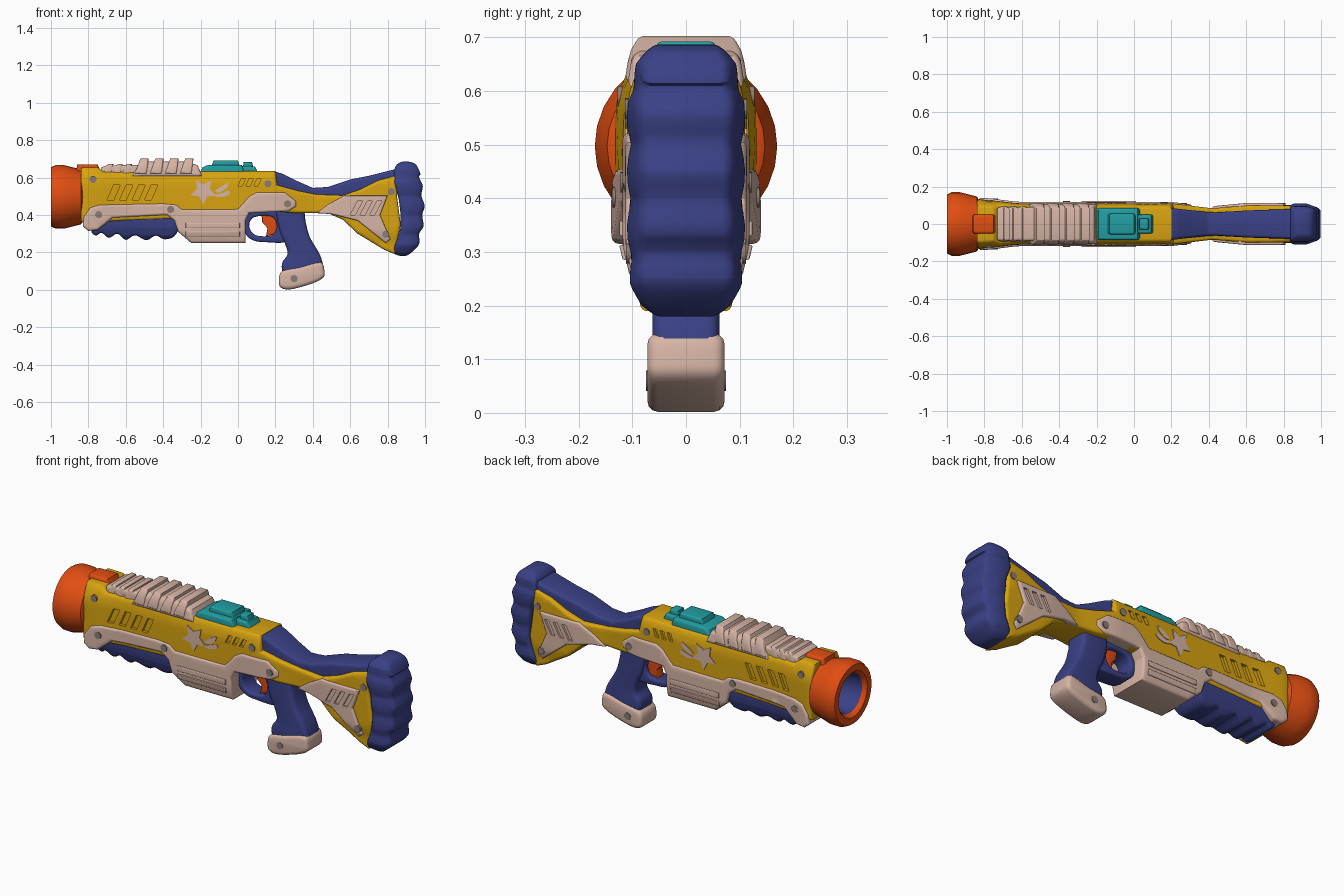
import bpy, bmesh, math
from mathutils import Vector, Matrix
from mathutils.geometry import interpolate_bezier

if "Cube" in bpy.data.objects:
    bpy.data.objects.remove(bpy.data.objects["Cube"])


def material(name, *rgb):
    m = bpy.data.materials.new(name)
    m.use_nodes = True
    m.diffuse_color = (*rgb, 1)
    m.node_tree.nodes["Principled BSDF"].inputs["Base Color"].default_value = (*rgb, 1)
    return m


yellow = material("yellow", .68, .37, .005)
blue = material("navy blue", .042, .052, .235)
cream = material("pale pink cream", .68, .46, .38)
orange = material("orange", .76, .075, .006)
teal = material("teal", .016, .34, .36)
grey = material("screw grey", .26, .2, .18)


def ramp(t, *stops):
    """Piecewise linear value along t."""
    if t <= stops[0][0]:
        return stops[0][1]
    for (a, u), (b, v) in zip(stops, stops[1:]):
        if t <= b:
            return u + (v - u) * (t - a) / (b - a)
    return stops[-1][1]


def curvy(pts, n=4):
    """Closed smooth curve through the points."""
    p = [Vector((x, z, 0)) for x, z in pts]
    out = []
    for i, b in enumerate(p):
        a, c, d = p[i - 1], p[(i + 1) % len(p)], p[(i + 2) % len(p)]
        run = interpolate_bezier(b, b + (c - a) / 6, c - (d - b) / 6, c, n + 1)
        out += [(v.x, v.y) for v in run[:-1]]
    return out


def finish(name, bm, *mats):
    mesh = bpy.data.meshes.new(name)
    bmesh.ops.recalc_face_normals(bm, faces=bm.faces)
    bm.to_mesh(mesh)
    bm.free()
    for m in mats:
        mesh.materials.append(m)
    ob = bpy.data.objects.new(name, mesh)
    bpy.context.collection.objects.link(ob)
    soften(ob)
    return ob


def soften(ob):
    bpy.ops.object.select_all(action='DESELECT')
    ob.select_set(True)
    bpy.context.view_layer.objects.active = ob
    bpy.ops.object.shade_smooth_by_angle(angle=math.radians(38))


def baked(ob):
    return bpy.data.meshes.new_from_object(
        ob.evaluated_get(bpy.context.evaluated_depsgraph_get()))


def plate(name, outlines, half, mat, bevel=.012, y0=0, shape=None):
    """Side outlines given thickness and rounded rims; y0 makes a mirrored pair."""
    cu = bpy.data.curves.new(name, 'CURVE')
    cu.dimensions, cu.fill_mode = '2D', 'BOTH'
    cu.extrude, cu.bevel_depth, cu.offset = half - bevel, bevel, -bevel
    cu.bevel_resolution = 2
    for pts in outlines:
        s = cu.splines.new('POLY')
        s.points.add(len(pts) - 1)
        for q, (x, z) in zip(s.points, pts):
            q.co = (x, z, 0, 1)
        s.use_cyclic_u = True
    tmp = bpy.data.objects.new("outline", cu)
    bpy.context.collection.objects.link(tmp)
    mesh = baked(tmp)
    bpy.data.objects.remove(tmp)
    bm = bmesh.new()
    bm.from_mesh(mesh)
    bpy.data.meshes.remove(mesh)
    bmesh.ops.transform(bm, matrix=Matrix.Rotation(math.pi / 2, 4, 'X'), verts=bm.verts)
    bmesh.ops.remove_doubles(bm, verts=bm.verts, dist=.00005)
    if y0:
        twin = bmesh.ops.duplicate(bm, geom=bm.verts[:] + bm.edges[:] + bm.faces[:])["geom"]
        twin = {v for v in twin if isinstance(v, bmesh.types.BMVert)}
        for v in bm.verts:
            v.co.y += y0 if v in twin else -y0
    if shape:
        for axis, step in ((0, .04), (2, .025)):
            vals = [v.co[axis] for v in bm.verts]
            for i in range(math.ceil(min(vals) / step), math.ceil(max(vals) / step)):
                co, no = Vector(), Vector()
                co[axis], no[axis] = i * step + .0007, 1
                bmesh.ops.bisect_plane(bm, geom=bm.verts[:] + bm.edges[:] + bm.faces[:],
                                       dist=.00001, plane_co=co, plane_no=no)
        for v in bm.verts:
            v.co.y *= shape(v.co.x, v.co.z)
    return finish(name, bm, mat)


def slots(count, x, z, step, width, height, lean):
    """Row of leaning vent outlines."""
    return [[(x + i * step + dx, z + dz) for dx, dz in
             ((0, 0), (width, 0), (width + lean, height), (lean, height))] for i in range(count)]


def carve(target, outlines, y0, half):
    cutter = plate("vent_cutter", outlines, half, target.data.materials[0], 0, y0, girth)
    cutter.hide_render = True
    mod = target.modifiers.new("vents", 'BOOLEAN')
    mod.operation, mod.solver, mod.object = 'DIFFERENCE', 'EXACT', cutter
    mesh = baked(target)
    target.modifiers.clear()
    target.data = mesh
    bpy.data.objects.remove(cutter)
    soften(target)


def girth(x, z):
    along = ramp(x, (-.84, 1.2), (-.77, 1.16), (-.62, 1), (.2, 1), (.42, .76), (.6, .9), (.86, .9))
    return along * ramp(z, (.25, .88), (.31, 1), (.57, 1), (.61, .93), (.655, .75))


# Body shell running into the stock
body = plate("body_shell", [[
    (-.84, .655), (-.75, .655), (-.72, .632), (.2, .635), (.21, .56), (.32, .53), (.42, .51),
    (.56, .505), (.66, .54), (.75, .585), (.86, .615), (.85, .5), (.87, .35), (.84, .19),
    (.78, .215), (.64, .3), (.56, .375), (.48, .41), (.3, .41), (.2, .42), (-.3, .38), (-.84, .36)]],
    .11, yellow, .015, shape=girth)
carve(body, slots(4, -.7, .48, .067, .035, .08, .035)
      + slots(3, 0, .555, .042, .022, .04, .018), .112, .018)

# Stock comb, rear pad and side panels
plate("stock_comb", [[
    (.19, .635), (.24, .62), (.32, .58), (.4, .545), (.48, .55), (.6, .59), (.7, .61), (.86, .65),
    (.86, .56), (.66, .5), (.42, .47), (.19, .5)]], .085, blue, .018,
    shape=lambda x, z: ramp(x, (.2, 1), (.42, .72), (.6, .85), (.86, .95)))
plate("rear_pad", [curvy([
    (.84, .655), (.88, .685), (.945, .675), (.975, .62), (.967, .605), (.988, .555), (.98, .505),
    (.998, .45), (.985, .4), (.992, .34), (.968, .3), (.97, .25), (.94, .21), (.89, .18),
    (.83, .2), (.85, .27), (.87, .35), (.86, .48), (.835, .57)])], .11, blue, .02,
    shape=lambda x, z: ramp(z, (.18, .6), (.2, .78), (.24, .95), (.32, 1), (.58, 1), (.65, .85), (.69, .58))
    * ramp(x, (.92, 1), (1, .74)) * (.93 + .07 * abs(math.sin((z - .08) * math.pi / .105))))
panel = plate("stock_panel", [[
    (.42, .41), (.48, .455), (.57, .505), (.8, .505), (.76, .4), (.815, .27), (.79, .25),
    (.64, .37), (.5, .405)]], .02, cream, .008, .105, girth)
carve(panel, slots(3, .6, .4, .052, .026, .075, .04), .125, .012)

# Lower rail with the block in front of the trigger
plate("lower_rail", [[
    (-.83, .34), (-.825, .39), (-.79, .44), (-.74, .455), (-.4, .462), (-.33, .455), (-.3, .43),
    (0, .432), (.06, .5), (.1, .522), (.25, .522), (.31, .475), (.31, .445), (.27, .42),
    (.06, .41), (.04, .37), (.04, .25), (-.25, .25), (-.32, .31), (-.34, .37), (-.38, .4),
    (-.67, .385), (-.75, .32), (-.8, .315)]], .118, cream, .012, shape=girth)
for low in (.285, .33):
    plate("block_slat", [[(-.28, low), (.01, low), (.01, low + .028), (-.28, low + .028)]],
          .008, cream, .004, .116, girth)

# Scalloped fore grip
plate("fore_grip", [curvy([
    (-.785, .32), (-.76, .29), (-.73, .305), (-.69, .278), (-.645, .3), (-.6, .267), (-.55, .292),
    (-.49, .265), (-.44, .29), (-.39, .27), (-.33, .3), (-.32, .42), (-.77, .42)])],
    .105, blue, .012, shape=lambda x, z: ramp(z, (.26, .6), (.29, .84), (.33, .97), (.36, 1)))

# Trigger, guard, hand grip and its cap
plate("trigger_guard", [
    curvy([(.02, .42), (.2, .44), (.28, .42), (.28, .3), (.25, .255), (.15, .255), (.08, .265), (.035, .31)]),
    curvy([(.06, .34), (.085, .388), (.18, .392), (.208, .34), (.18, .292), (.095, .292)])],
    .05, blue, .01)
plate("trigger", [[(.125, .41), (.205, .41), (.215, .3), (.15, .287), (.158, .33), (.13, .36)]],
      .028, orange, .007)
plate("hand_grip", [curvy([
    (.21, .45), (.34, .44), (.362, .36), (.385, .28), (.445, .17), (.44, .08), (.26, .08),
    (.235, .14), (.265, .19), (.25, .25), (.22, .32)])], .062, blue, .022)
plate("grip_cap", [curvy([
    (.218, .04), (.235, .1), (.33, .122), (.44, .148), (.462, .1), (.455, .065), (.4, .035),
    (.29, .004), (.235, .008)])], .072, cream, .02)

# Top cover with ribs
plate("top_cover_front", [[(-.74, .61), (-.73, .655), (-.7, .665), (-.53, .668), (-.5, .61)]],
      .09, cream, .014)
plate("top_cover_rear", [[(-.57, .605), (-.53, .665), (-.48, .685), (-.27, .685), (-.215, .665), (-.19, .605)]],
      .108, cream, .015, shape=lambda x, z: ramp(z, (.62, 1), (.66, .94), (.69, .8)))


def rib(x, top, half, thick):
    plate("cover_rib", [[(x - thick - .03, .62), (x - thick, top), (x + thick, top), (x + thick - .01, .62)]],
          half, cream, .01, shape=lambda a, z: ramp(z, (.62, 1), (.67, .93), (.7, .78)))


for i in range(4):
    rib(-.5 + .08 * i, .702, .114, .022)
for i in range(3):
    rib(-.68 + .05 * i, .674, .095, .014)

# Teal slide
plate("slide_base", [[(-.21, .61), (-.19, .655), (-.16, .668), (.02, .668), (.04, .61)]], .085, teal, .012)
plate("slide_tail", [[(-.05, .61), (-.05, .665), (.09, .66), (.115, .61)]], .05, teal, .01)
plate("slide_ridge", [[(-.15, .64), (-.13, .692), (0, .692), (.015, .64)]], .055, teal, .01)
plate("slide_knob", [[(.025, .64), (.03, .684), (.075, .684), (.085, .64)]], .03, teal, .008)

# Muzzle turned on the barrel axis, with a blue bore
centre = .497
bm = bmesh.new()
ring = [bm.verts.new((x, 0, centre + r)) for x, r in (
    (-.83, 0), (-.83, .13), (-.84, .147), (-.88, .157), (-.93, .17), (-.975, .17), (-1, .158),
    (-1, .122), (-.98, .105), (-.86, .1), (-.86, 0))]
edges = [bm.edges.new(p) for p in zip(ring, ring[1:])]
bmesh.ops.spin(bm, geom=ring + edges, cent=(0, 0, centre), axis=(1, 0, 0),
               angle=math.tau, steps=28)
bmesh.ops.remove_doubles(bm, verts=bm.verts, dist=.0001)
for f in bm.faces:
    c = f.calc_center_median()
    f.material_index = int(math.hypot(c.y, c.z - centre) < .104 and c.x < -.85)
finish("muzzle", bm, orange, blue)
plate("muzzle_catch", [[(-.87, .6), (-.86, .67), (-.75, .67), (-.72, .6)]], .052, orange, .015)

# Painted star splash on both sides
star = [(-.185 + r * math.cos(a), .528 + r * math.sin(a)) for a, r in
        ((math.tau * i / 10 + .3, .072 if i % 2 else .036) for i in range(10))]
streaks = [curvy([(-.12, .53), (-.07, .565), (-.05, .57), (-.06, .545), (-.1, .52)]),
           curvy([(-.13, .505), (-.08, .52), (-.05, .53), (-.045, .512), (-.09, .495)])]
plate("star_splash", [star], .004, cream, 0, .11)
plate("splash_streak", streaks, .004, cream, 0, .11)

# Screws passing through to both sides
for x, z, y in ((-.775, .59, .114), (-.745, .402, .121), (-.36, .43, .122), (.16, .567, .114),
                (.265, .46, .122), (.82, .525, .114), (.79, .297, .128), (.3, .06, .075)):
    bm = bmesh.new()
    depth = y * (girth(x, z) if z > .2 else 1)
    bmesh.ops.create_cone(bm, cap_ends=True, segments=16, radius1=.019, radius2=.019, depth=2 * depth,
                          matrix=Matrix.Translation((x, 0, z)) @ Matrix.Rotation(math.pi / 2, 4, 'X'))
    finish("screw", bm, grey)
